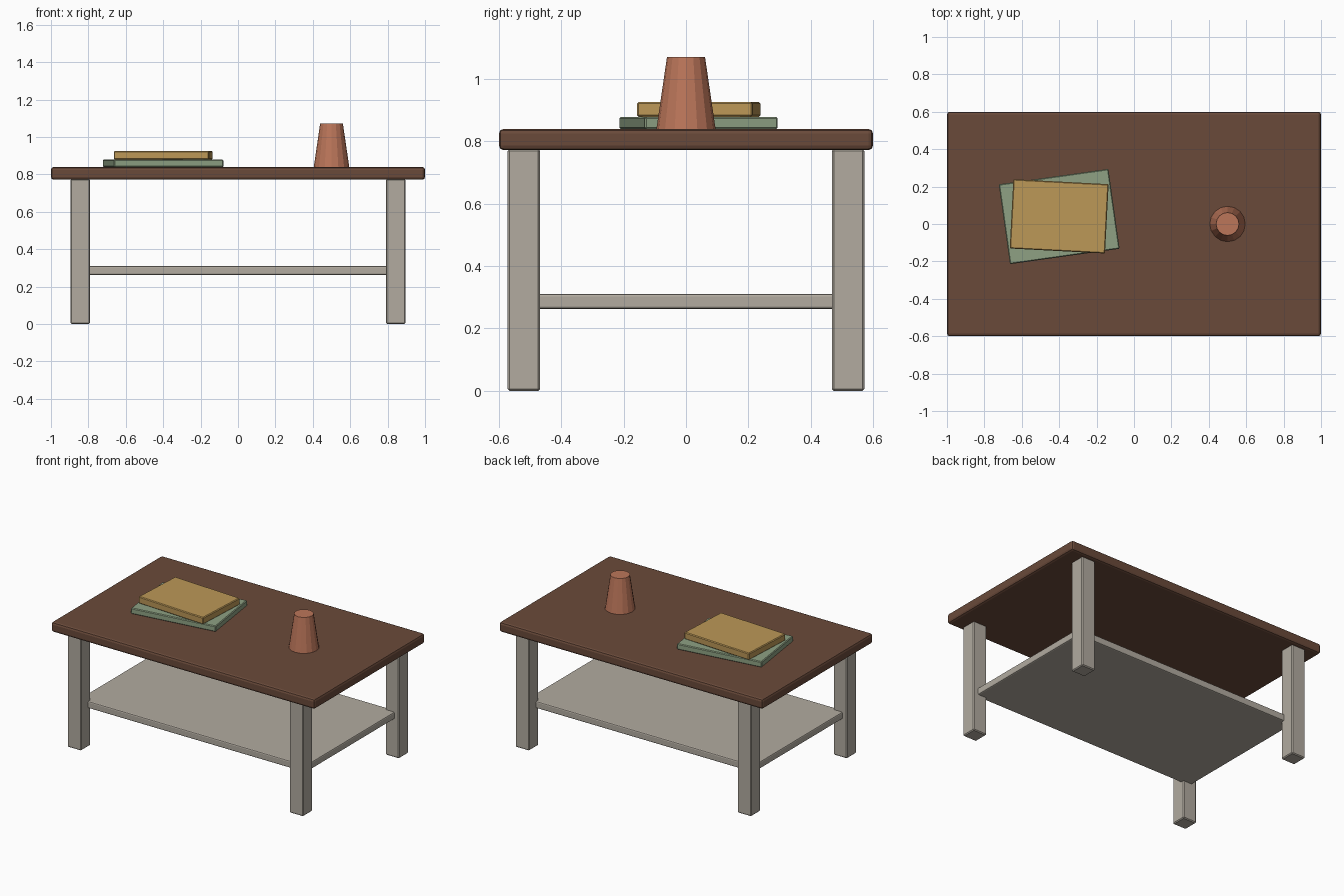
import bpy, math

if "Cube" in bpy.data.objects:
    bpy.data.objects.remove(bpy.data.objects["Cube"])


def material(name, rgb):
    # sRGB 0-255 to linear
    lin = [((c / 255 + 0.055) / 1.055) ** 2.4 for c in rgb]
    m = bpy.data.materials.new(name)
    m.diffuse_color = (*lin, 1)
    m.use_nodes = True
    m.node_tree.nodes["Principled BSDF"].inputs["Base Color"].default_value = m.diffuse_color
    return m


wood = material("dark brown wood", (106, 74, 58))
paint = material("warm grey paint", (178, 171, 160))
green = material("sage green", (142, 161, 131))
ochre = material("ochre", (188, 152, 87))
clay = material("terracotta", (188, 118, 90))


def box(name, centre, size, mat, bevel, segments=1, turn=0):
    bpy.ops.mesh.primitive_cube_add(size=1, location=centre,
                                    rotation=(0, 0, math.radians(turn)))
    ob = bpy.context.object
    ob.name = name
    ob.scale = size
    bpy.ops.object.transform_apply(location=False, rotation=False, scale=True)
    mod = ob.modifiers.new("soft edges", "BEVEL")
    mod.width = bevel
    mod.segments = segments
    ob.data.materials.append(mat)
    return ob


# Table top and lower shelf (shelf ends are let into the legs)
box("table_top", (0, 0, 0.806), (2, 1.2, 0.068), wood, 0.015, 2)
box("lower_shelf", (0, 0, 0.287), (1.72, 0.99, 0.048), paint, 0.008, 2)

# Four legs
for sx, side in ((-1, "left"), (1, "right")):
    for sy, end in ((-1, "front"), (1, "back")):
        box(f"{end}_{side}_leg", (sx * 0.843, sy * 0.52, 0.3875),
            (0.104, 0.104, 0.775), paint, 0.006)

# Stacked books
box("lower_book", (-0.4, 0.04, 0.859), (0.592, 0.431, 0.04), green, 0.005, 1, 8)
box("upper_book", (-0.4, 0.041, 0.9025), (0.51, 0.371, 0.047), ochre, 0.005, 1, -3)

# Tapered vase
bpy.ops.mesh.primitive_cone_add(vertices=16, radius1=0.095, radius2=0.061,
                                depth=0.232, location=(0.5, 0, 0.955))
vase = bpy.context.object
vase.name = "vase"
vase.data.materials.append(clay)
